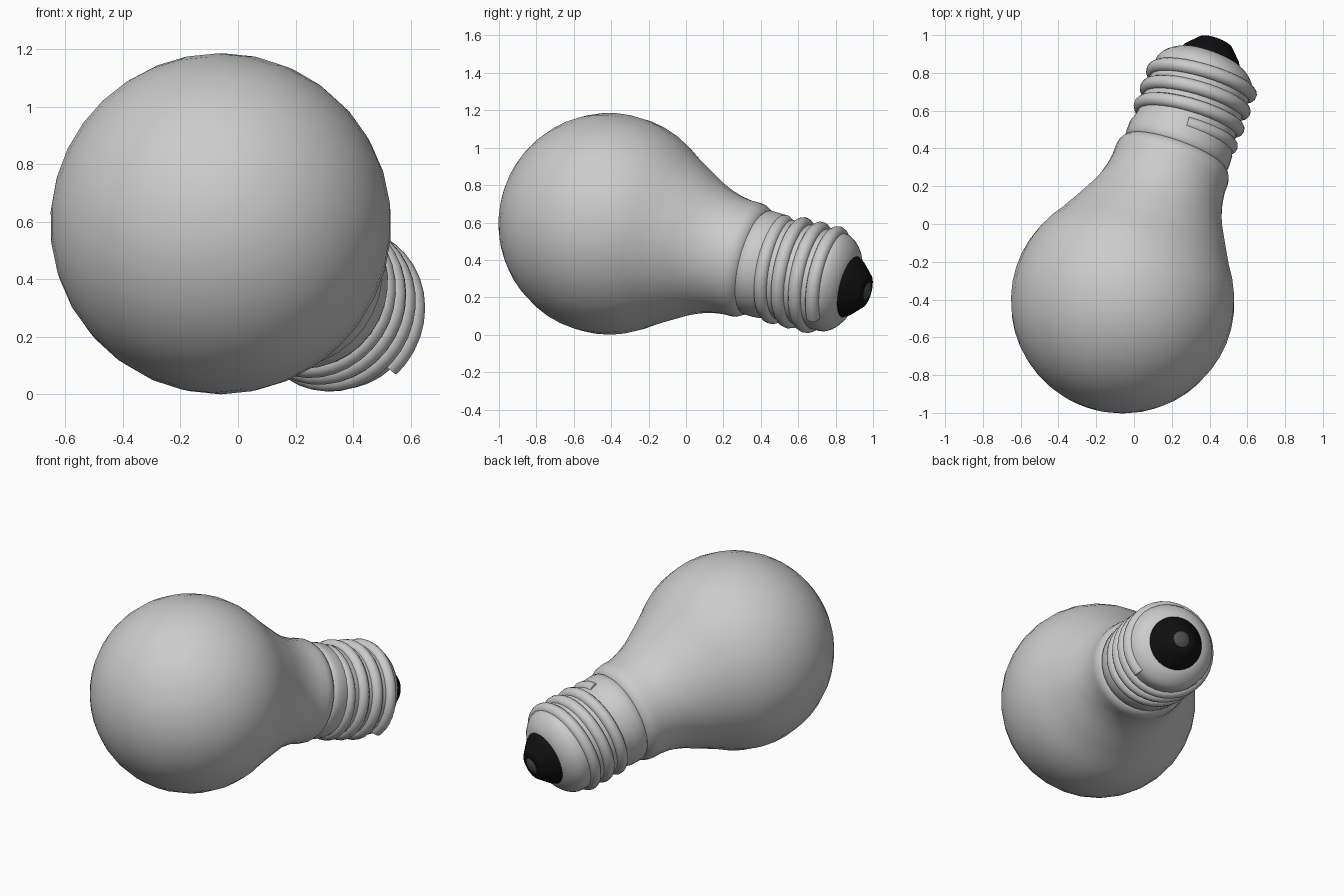
import bpy, bmesh, math
from mathutils import Vector, Matrix

if "Cube" in bpy.data.objects:
    bpy.data.objects.remove(bpy.data.objects["Cube"])

# Bulb frame: local z runs along the bulb axis from globe centre to contact
origin = Vector((-0.06, -0.41, 0.593))
axis = Vector((0.36, 1.0, -0.262)).normalized()
up = (Vector((0, 0, 1)) - axis * axis.z).normalized()
side = axis.cross(up)
FRAME = Matrix.Translation(origin) @ Matrix((up, side, axis)).transposed().to_4x4()
SEG = 32


def material(name, v):
    m = bpy.data.materials.new(name)
    m.diffuse_color = (v, v, v, 1)
    m.use_nodes = True
    m.node_tree.nodes["Principled BSDF"].inputs["Base Color"].default_value = m.diffuse_color
    return m


def lathe(name, profile, mat=None, angle=40):
    """Revolve (distance along axis, radius) points around the bulb axis."""
    bm = bmesh.new()
    rings = []
    for t, r in profile:
        if r == 0:
            rings.append([bm.verts.new((0, 0, t))] * SEG)
        else:
            rings.append([bm.verts.new((r * math.cos(2 * math.pi * i / SEG),
                                        r * math.sin(2 * math.pi * i / SEG), t))
                          for i in range(SEG)])
    for a, b in zip(rings, rings[1:]):
        for i in range(SEG):
            j = (i + 1) % SEG
            quad = list(dict.fromkeys((a[i], a[j], b[j], b[i])))
            bm.faces.new(quad)
    bmesh.ops.recalc_face_normals(bm, faces=bm.faces)
    me = bpy.data.meshes.new(name)
    bm.to_mesh(me)
    bm.free()
    ob = bpy.data.objects.new(name, me)
    bpy.context.collection.objects.link(ob)
    ob.matrix_world = FRAME
    if mat:
        me.materials.append(mat)
    bpy.ops.object.select_all(action='DESELECT')
    ob.select_set(True)
    bpy.context.view_layer.objects.active = ob
    bpy.ops.object.shade_smooth_by_angle(angle=math.radians(angle))
    return ob


black = material("black_insulator", 0.005)
dark = material("dark_contact", 0.08)

# Glass globe and neck
R = 0.593
globe = [(-R, 0)] + [(-R * math.cos(math.radians(a)), R * math.sin(math.radians(a)))
                     for a in range(8, 121, 8)]
neck = [(0.36, 0.473), (0.43, 0.434), (0.50, 0.396), (0.56, 0.364), (0.62, 0.340),
        (0.68, 0.323), (0.74, 0.314), (0.79, 0.314), (0.82, 0.310), (0.845, 0.297),
        (0.865, 0.275), (0.87, 0.25)]
lathe("glass_bulb", globe + neck, angle=60)

# Metal screw shell with collar and rounded end
lathe("screw_shell", [
    (0.862, 0.26), (0.860, 0.280), (0.868, 0.287), (0.90, 0.288), (0.945, 0.286),
    (0.97, 0.276), (1.0, 0.269), (1.15, 0.269), (1.29, 0.271), (1.32, 0.268), (1.345, 0.256),
    (1.37, 0.234), (1.39, 0.208), (1.405, 0.180), (1.41, 0.160)])

# Helical thread ridge, fading in at the collar
PITCH, TURNS, STEPS = 0.1, 3.38, 120
cu = bpy.data.curves.new("screw_thread", 'CURVE')
cu.dimensions = '3D'
cu.bevel_depth = 0.038
cu.bevel_resolution = 4
cu.use_fill_caps = True
sp = cu.splines.new('POLY')
sp.points.add(STEPS)
for i, p in enumerate(sp.points):
    turn = TURNS * i / STEPS
    a = 2 * math.pi * turn
    r = 0.262 - 0.012 * max(0, 1 - turn / 0.3)
    p.co = (r * math.cos(a), r * math.sin(a), 0.97 + PITCH * turn, 1)
sp.use_smooth = True
thread = bpy.data.objects.new("screw_thread", cu)
bpy.context.collection.objects.link(thread)
thread.matrix_world = FRAME

# Black insulator and centre contact
lathe("insulator", [(1.40, 0.155), (1.408, 0.168), (1.435, 0.153), (1.46, 0.130),
                    (1.485, 0.106), (1.502, 0.090), (1.508, 0.075), (1.508, 0)], black)
lathe("contact", [(1.50, 0.052), (1.510, 0.050), (1.518, 0.036), (1.522, 0.018),
                  (1.523, 0)], dark)
